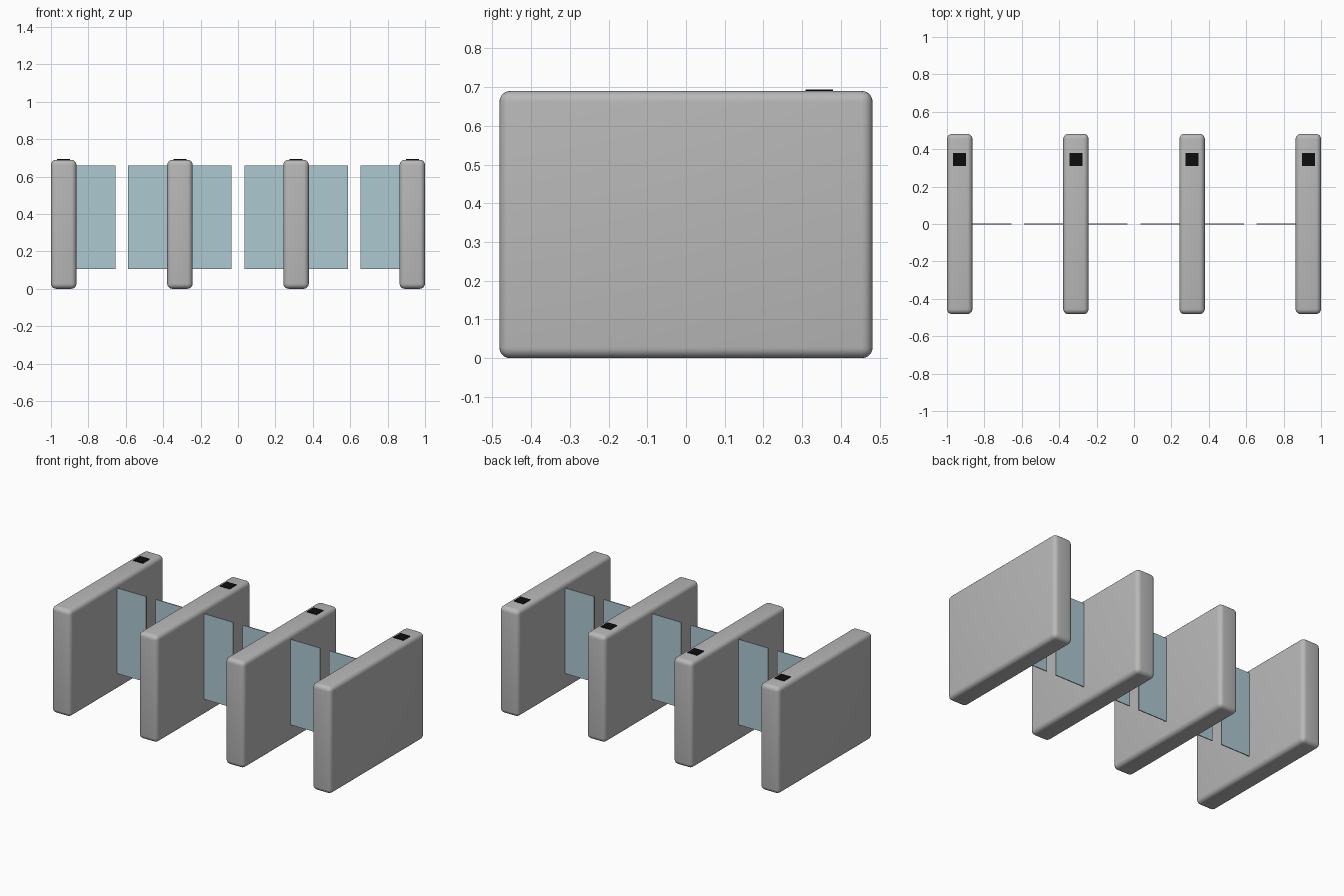
import bpy
import math

cube = bpy.data.objects.get("Cube")
if cube:
    bpy.data.objects.remove(cube, do_unlink=True)


def make_material(name, color):
    mat = bpy.data.materials.new(name)
    mat.use_nodes = True
    mat.diffuse_color = (*color, 1)
    mat.node_tree.nodes["Principled BSDF"].inputs["Base Color"].default_value = (*color, 1)
    return mat


steel = make_material("brushed grey", (0.48, 0.48, 0.48))
glass = make_material("pale blue glass", (0.42, 0.58, 0.64))
black = make_material("reader black", (0.004, 0.004, 0.004))


def box(name, low, high, mat, bevel=0):
    """Box between two corners, optionally with rounded edges."""
    center = [(a + b) / 2 for a, b in zip(low, high)]
    bpy.ops.mesh.primitive_cube_add(size=1, location=center)
    obj = bpy.context.object
    obj.name = name
    obj.scale = [b - a for a, b in zip(low, high)]
    bpy.ops.object.transform_apply(location=False, rotation=False, scale=True)
    obj.data.materials.append(mat)
    if bevel:
        mod = obj.modifiers.new("rounded_edges", "BEVEL")
        mod.width = bevel
        mod.segments = 5
        bpy.ops.object.modifier_apply(modifier=mod.name)
        bpy.ops.object.shade_smooth_by_angle(angle=math.radians(40))
    return obj


half_width = 0.068      # cabinet half thickness
half_depth = 0.482
height = 0.69
wing_reach = 0.277      # glass reach from the cabinet centre
spacing = 0.6213
lanes = 4

for i in range(lanes):
    x = (i - (lanes - 1) / 2) * spacing
    # Rounded cabinet
    box(f"cabinet_{i + 1}", (x - half_width, -half_depth, 0),
        (x + half_width, half_depth, height), steel, bevel=0.028)
    # Card reader plate on top
    box(f"card_reader_{i + 1}", (x - 0.035, 0.309, height - 0.003),
        (x + 0.035, 0.379, height + 0.004), black)
    # Glass wings, only on the sides facing a lane
    for side, wanted in ((-1, i > 0), (1, i < lanes - 1)):
        if wanted:
            ends = sorted((x + side * (half_width - 0.01), x + side * wing_reach))
            label = "left" if side > 0 else "right"
            box(f"glass_wing_{label}_{i + 1}", (ends[0], -0.003, 0.107),
                (ends[1], 0.003, 0.66), glass)
